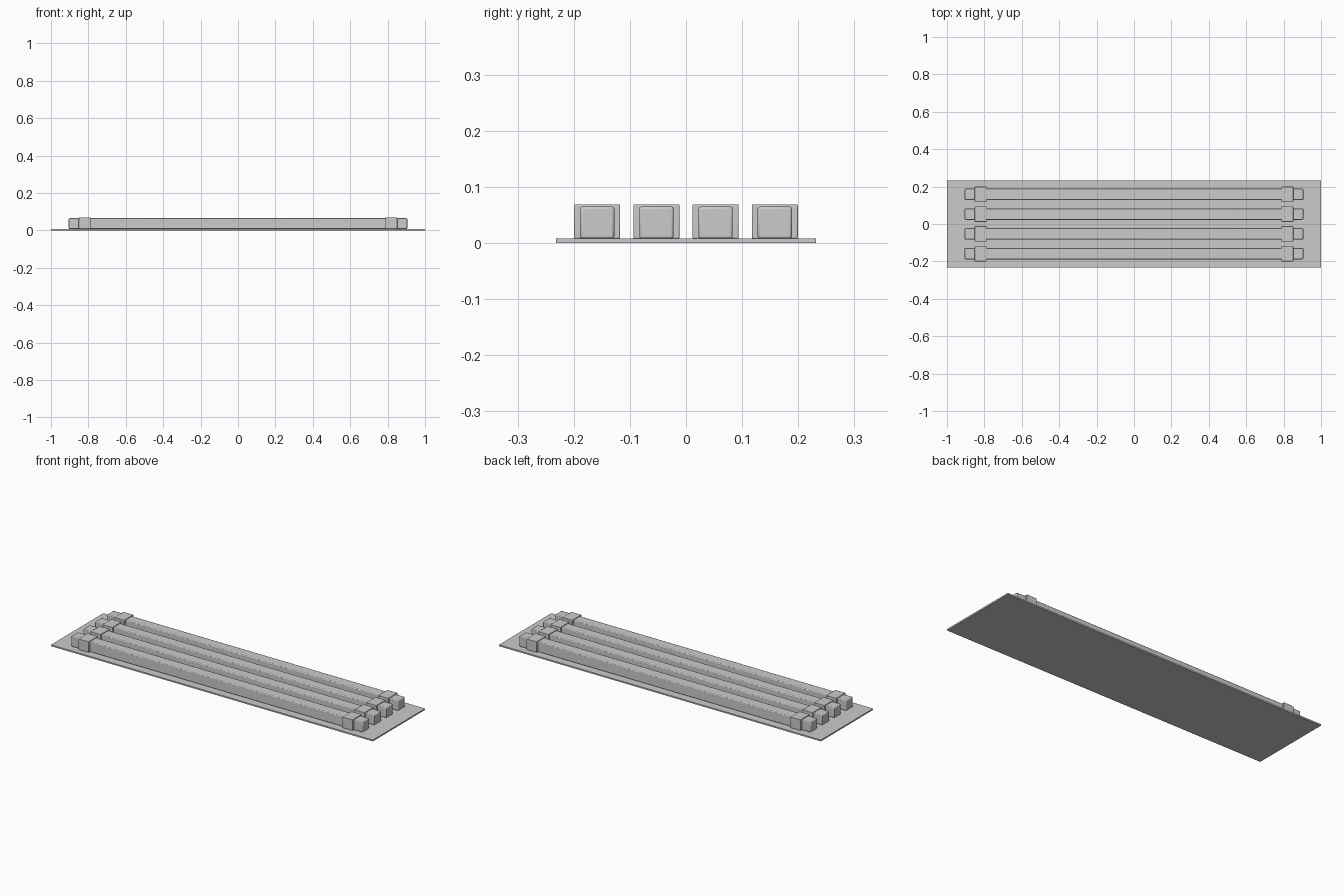
import bpy

cube = bpy.data.objects.get("Cube")
if cube:
    bpy.data.objects.remove(cube, do_unlink=True)

grey = bpy.data.materials.new("plain grey")
grey.use_nodes = True
colour = (0.6, 0.6, 0.6, 1)
grey.diffuse_color = colour
grey.node_tree.nodes["Principled BSDF"].inputs["Base Color"].default_value = colour


def box(name, x, y, bottom, size, bevel=0):
    """Box resting at the given height, with optional chamfered edges."""
    bpy.ops.mesh.primitive_cube_add(size=1, location=(x, y, bottom + size[2] / 2))
    obj = bpy.context.object
    obj.name = name
    obj.scale = size
    bpy.ops.object.transform_apply(location=False, rotation=False, scale=True)
    obj.data.materials.append(grey)
    if bevel:
        mod = obj.modifiers.new("edge_chamfer", "BEVEL")
        mod.width = bevel
        mod.segments = 2
        bpy.ops.object.shade_smooth_by_angle()
    return obj


# Thin base sheet
SHEET = 0.008
box("base_plate", 0, 0, 0, (2, 0.463, SHEET))

# Four parallel bars, each with a collar near both ends
for row in range(4):
    y = (row - 1.5) * 0.1055
    box(f"bar_{row + 1}", 0, y, SHEET, (1.81, 0.061, 0.057), 0.004)
    for side, label in ((-1, "right"), (1, "left")):
        box(f"collar_{label}_{row + 1}", side * 0.82, y, SHEET,
            (0.063, 0.082, 0.061), 0.002)
